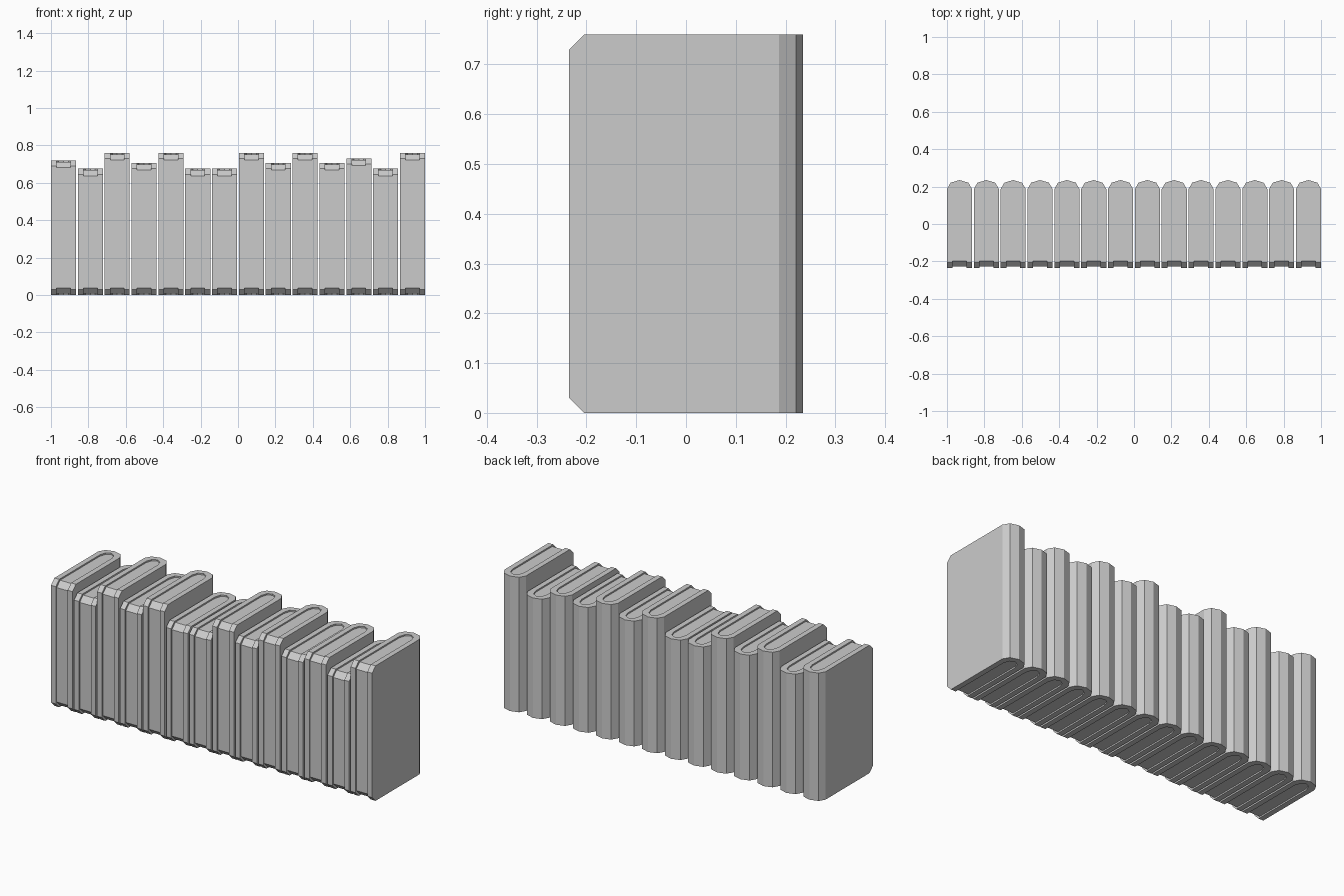
import bpy
import bmesh
import math

cube = bpy.data.objects.get("Cube")
if cube:
    bpy.data.objects.remove(cube, do_unlink=True)

# One plain grey for covers and pages
grey = bpy.data.materials.new("plain grey")
grey.use_nodes = True
colour = (0.6, 0.6, 0.6, 1)
grey.diffuse_color = colour
grey.node_tree.nodes["Principled BSDF"].inputs["Base Color"].default_value = colour

HEIGHTS = [0.72, 0.675, 0.76, 0.705, 0.76, 0.675, 0.675,
           0.76, 0.705, 0.76, 0.705, 0.73, 0.675, 0.76]
HALF_WIDTH = 0.067
FRONT, SHOULDER, BACK = -0.235, 0.187, 0.235
BOARD = 0.03      # cover thickness
RECESS = 0.008    # how far the pages sit inside the cover
CHAMFER = 0.03


def book_outline(inset, front):
    """U-shaped outline from one front tip round the spine to the other."""
    half = HALF_WIDTH - inset
    rise = BACK - SHOULDER
    arc = [(half * math.cos(a), SHOULDER - inset + rise * math.sin(a))
           for a in (i * math.pi / 4 for i in range(5))]
    return [(half, front)] + arc + [(-half, front)]


def extrude_outline(name, outline, x, bottom, top, front):
    """Extrude an outline upward and chamfer its top and bottom front edges."""
    bm = bmesh.new()
    base = bm.faces.new([bm.verts.new((px, py, bottom)) for px, py in outline])
    result = bmesh.ops.extrude_face_region(bm, geom=[base], use_keep_orig=True)
    raised = [v for v in result["geom"] if isinstance(v, bmesh.types.BMVert)]
    bmesh.ops.translate(bm, verts=raised, vec=(0, 0, top - bottom))
    bmesh.ops.recalc_face_normals(bm, faces=bm.faces)
    tips = [e for e in bm.edges
            if all(abs(v.co.y - front) < 1e-5 for v in e.verts)
            and abs(e.verts[0].co.z - e.verts[1].co.z) < 1e-5]
    bmesh.ops.bevel(bm, geom=tips, offset=CHAMFER, segments=1, affect='EDGES')
    bmesh.ops.recalc_face_normals(bm, faces=bm.faces)
    mesh = bpy.data.meshes.new(name)
    bm.to_mesh(mesh)
    bm.free()
    mesh.materials.append(grey)
    obj = bpy.data.objects.new(name, mesh)
    obj.location.x = x
    bpy.context.collection.objects.link(obj)
    return obj


# Cover wraps both boards and the spine; pages fill the channel between them
cover_outline = book_outline(0, FRONT) + book_outline(BOARD, FRONT)[::-1]
page_front = FRONT + RECESS
page_outline = book_outline(BOARD - 0.002, page_front)

pitch = (2 - 2 * HALF_WIDTH) / (len(HEIGHTS) - 1)
for i, height in enumerate(HEIGHTS):
    x = -1 + HALF_WIDTH + i * pitch
    extrude_outline(f"book_cover_{i + 1}", cover_outline, x, 0, height, FRONT)
    extrude_outline(f"book_pages_{i + 1}", page_outline, x,
                    RECESS, height - RECESS, page_front)
